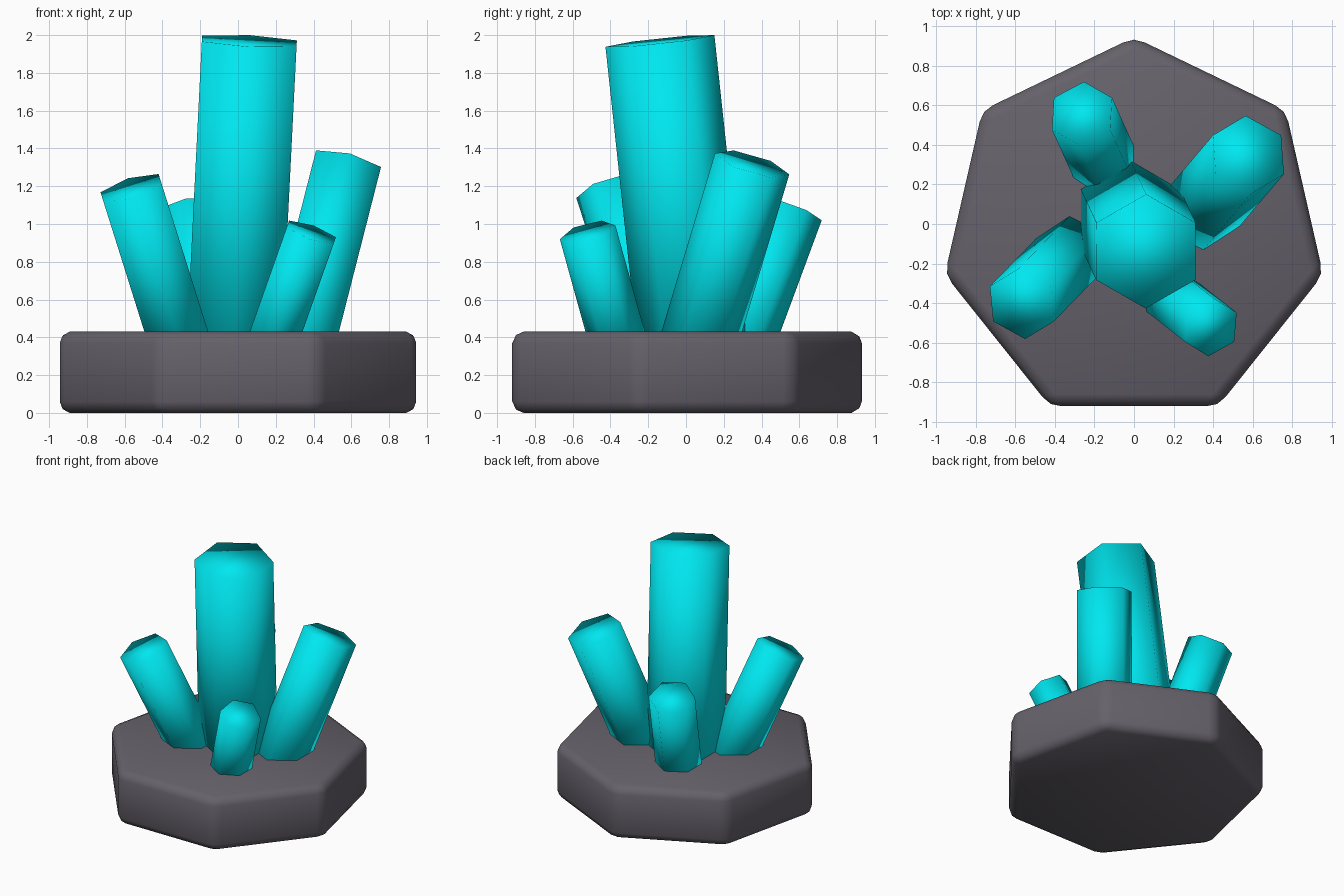
import bpy
from math import pi
from mathutils import Euler, Vector

if "Cube" in bpy.data.objects:
    bpy.data.objects.remove(bpy.data.objects["Cube"])


def material(name, color):
    m = bpy.data.materials.new(name)
    m.diffuse_color = color
    m.use_nodes = True
    m.node_tree.nodes["Principled BSDF"].inputs["Base Color"].default_value = m.diffuse_color
    return m


rock_mat = material("dark_rock", (0.13, 0.12, 0.145, 1))
crystal_mat = material("cyan_crystal", (0.0, 0.8, 0.87, 1))

# Seven-sided rock slab with rounded edges
bpy.ops.mesh.primitive_cylinder_add(vertices=7, radius=0.98, depth=0.43,
                                    location=(0, -0.037, 0.215))
base = bpy.context.object
base.name = "rock_base"
# a corner points to the back (+y)
top_corner = max(base.data.vertices, key=lambda v: v.co.y)
if top_corner.co.y < 0.97:
    base.rotation_euler.z = pi
bevel = base.modifiers.new("rounded_edges", 'BEVEL')
bevel.width = 0.06
bevel.segments = 2
bpy.ops.object.shade_smooth()
base.data.materials.append(rock_mat)


def crystal(name, tip, radius, rx, ry):
    """Leaning hexagonal prism from inside the slab up to the tip centre."""
    rot = Euler((rx, ry, 0))
    axis = rot.to_matrix() @ Vector((0, 0, 1))
    tip = Vector(tip)
    length = (tip.z - 0.25) / axis.z
    bpy.ops.mesh.primitive_cylinder_add(vertices=6, radius=radius, depth=length,
                                        location=tip - axis * length / 2,
                                        rotation=rot)
    ob = bpy.context.object
    ob.name = name
    bpy.ops.object.shade_smooth()
    ob.data.materials.append(crystal_mat)


# Crystals: tip centre, radius, lean about x and y
crystal("crystal_main", (0.06, -0.138, 1.969), 0.29, 0.107, 0.05)
crystal("crystal_back_right", (0.578, 0.35, 1.318), 0.205, -0.283, 0.25)
crystal("crystal_front_left", (-0.566, -0.403, 1.19), 0.186, 0.30, -0.305)
crystal("crystal_front_right", (0.388, -0.521, 0.956), 0.152, 0.256, 0.34)
crystal("crystal_back_left", (-0.2625, 0.557, 1.078), 0.172, -0.35, -0.165)
